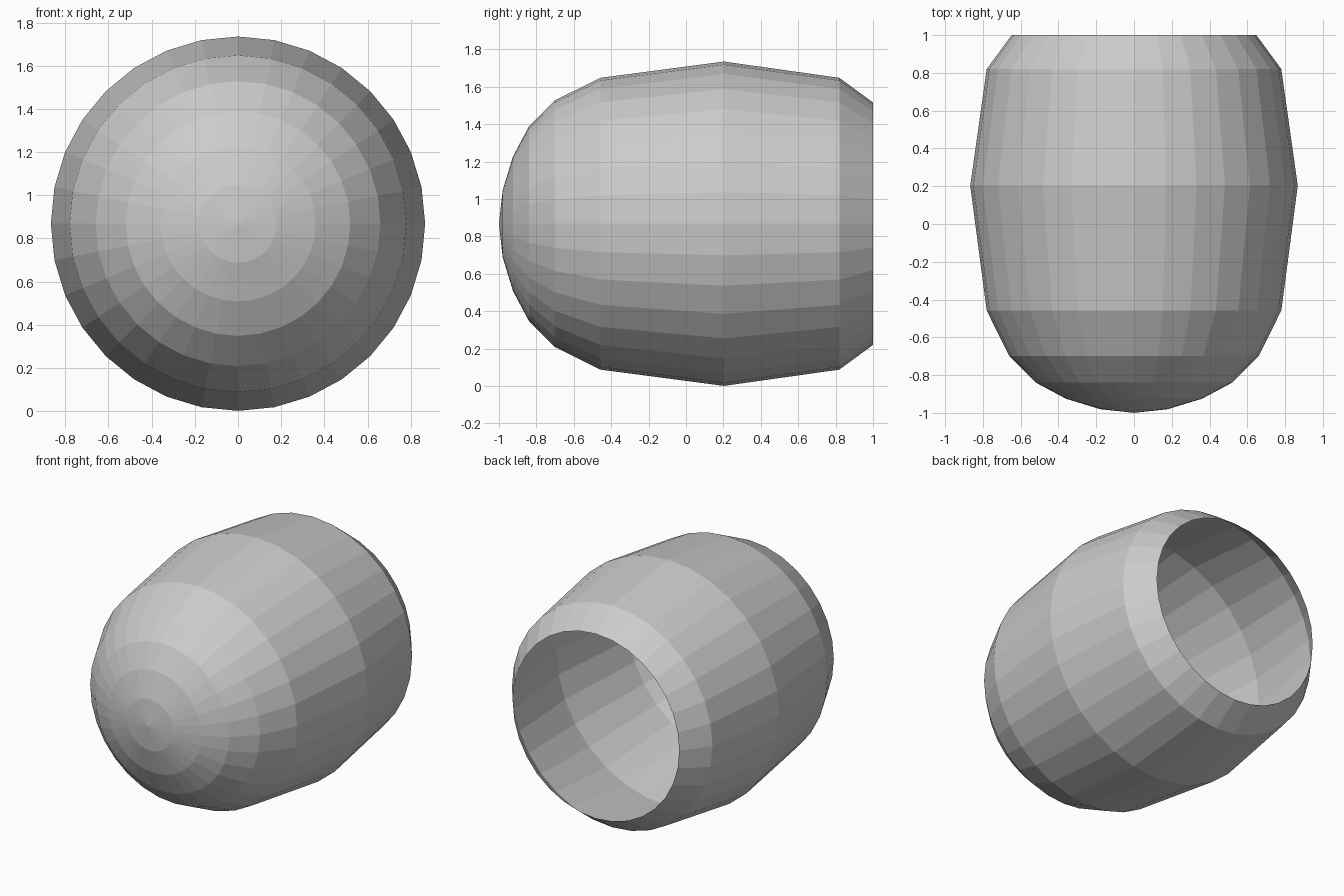
import bpy, bmesh
from math import cos, sin, tau

if "Cube" in bpy.data.objects:
    bpy.data.objects.remove(bpy.data.objects["Cube"])

SIDES = 32
CENTRE_Z = 0.868

# outline as (y, radius), from the closed nose to the open mouth
PROFILE = [(-0.98, 0.18), (-0.925, 0.36), (-0.84, 0.52), (-0.70, 0.66),
           (-0.458, 0.78), (0.203, 0.867), (0.82, 0.78), (1.0, 0.648)]

bm = bmesh.new()


def ring(y, r):
    return [bm.verts.new((r * sin(tau * i / SIDES), y, CENTRE_Z + r * cos(tau * i / SIDES)))
            for i in range(SIDES)]


# pointed nose fan, then bands of quads; the mouth stays open
apex = bm.verts.new((0, -1.0, CENTRE_Z))
rings = [ring(y, r) for y, r in PROFILE]
for i in range(SIDES):
    j = (i + 1) % SIDES
    # this winding makes the normals point outwards
    bm.faces.new((apex, rings[0][i], rings[0][j]))
    for a, b in zip(rings, rings[1:]):
        bm.faces.new((a[i], b[i], b[j], a[j]))

mesh = bpy.data.meshes.new("barrel_shell")
bm.to_mesh(mesh)
bm.free()
bpy.context.collection.objects.link(bpy.data.objects.new("barrel_shell", mesh))
